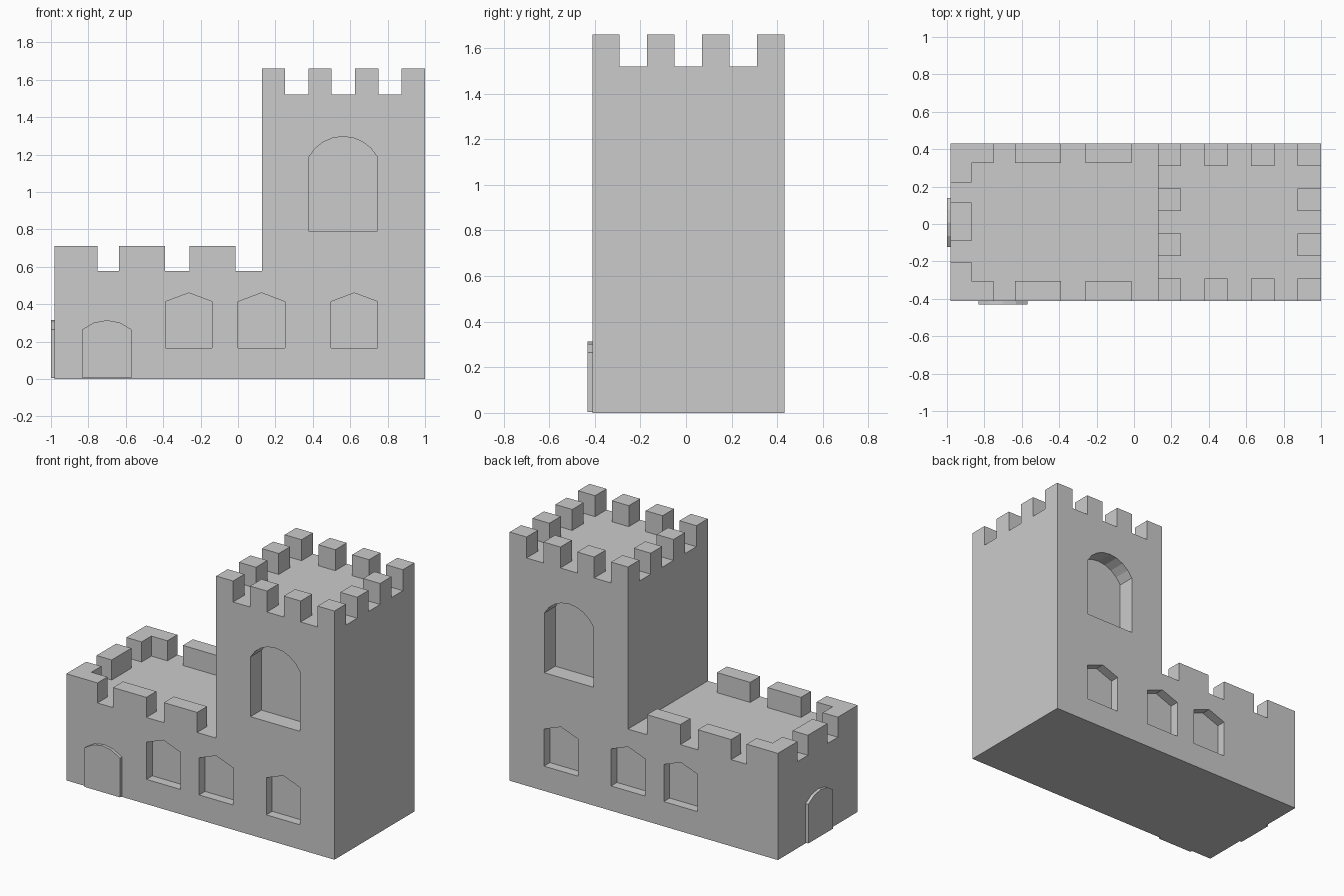
import bpy, bmesh, math

if "Cube" in bpy.data.objects:
    bpy.data.objects.remove(bpy.data.objects["Cube"])

X0, X1, XT = -0.98, 1.0, 0.127        # body ends, tower wall
Y0, Y1 = -0.411, 0.431                # front and back walls
ROOF, LOW_TOP = 0.578, 0.712
DECK, TOWER_TOP = 1.52, 1.66


def prism(name, profile, a, b, axis="y"):
    """Extrude a (horizontal, z) profile from a to b along the given axis."""
    bm = bmesh.new()

    def pt(u, z, d):
        return (u, d, z) if axis == "y" else (d, u, z)
    ends = [[bm.verts.new(pt(u, z, d)) for u, z in profile] for d in (a, b)]
    for ring in ends:
        bm.faces.new(ring)
    n = len(profile)
    for i in range(n):
        j = (i + 1) % n
        bm.faces.new((ends[0][i], ends[0][j], ends[1][j], ends[1][i]))
    bmesh.ops.recalc_face_normals(bm, faces=bm.faces)
    mesh = bpy.data.meshes.new(name)
    bm.to_mesh(mesh)
    bm.free()
    ob = bpy.data.objects.new(name, mesh)
    bpy.context.collection.objects.link(ob)
    return ob


def box_profile(u0, u1, z0, z1):
    return [(u0, z0), (u1, z0), (u1, z1), (u0, z1)]


def arch(c, half, z0, spring, peak, segs):
    """Rectangle topped by a segmental arc."""
    rise = peak - spring
    r = (half * half + rise * rise) / (2 * rise)
    t = math.asin(half / r)
    arc = []
    for i in range(segs + 1):
        ang = t - 2 * t * i / segs
        arc.append((c + r * math.sin(ang), peak - r + r * math.cos(ang)))
    return [(c - half, z0), (c + half, z0)] + arc


def carve(target, profile, a, b, axis="y"):
    """Subtract a prism from the target and discard the cutter."""
    cutter = prism("cutter", profile, a, b, axis)
    cutter.hide_render = True
    mod = target.modifiers.new("carve", "BOOLEAN")
    mod.operation, mod.solver, mod.object = "DIFFERENCE", "EXACT", cutter
    bpy.context.view_layer.objects.active = target
    bpy.ops.object.modifier_apply(modifier=mod.name)
    bpy.data.objects.remove(cutter, do_unlink=True)


# castle body: hall and tower in one stepped silhouette
castle = prism("castle_walls", [
    (X0, 0), (X1, 0), (X1, TOWER_TOP), (XT, TOWER_TOP), (XT, ROOF),
    (-0.014, ROOF), (-0.014, LOW_TOP), (X0, LOW_TOP)], Y0, Y1)

# hall roof and its battlement gaps
carve(castle, box_profile(-0.868, 0.05, ROOF, 0.9), -0.306, 0.326)
for u0, u1 in ((-0.75, -0.635), (-0.389, -0.26)):
    carve(castle, box_profile(u0, u1, ROOF, 0.9), -0.6, 0.6)
for u0, u1 in ((-0.202, -0.092), (0.114, 0.223)):
    carve(castle, box_profile(u0, u1, ROOF, 0.9), -1.1, -0.8, "x")

# tower deck and its battlement gaps
sx, sy = (X1 - XT) / 7, (Y1 - Y0) / 7
carve(castle, box_profile(XT + sx, X1 - sx, DECK, 1.8), Y0 + sy, Y1 - sy)
for k in (1, 3, 5):
    carve(castle, box_profile(XT + k * sx, XT + (k + 1) * sx, DECK, 1.8), -0.6, 0.6)
    carve(castle, box_profile(Y0 + k * sy, Y0 + (k + 1) * sy, DECK, 1.8), 0, 1.2, "x")

# recessed windows on front and back
for wall, inward in ((Y0, 1), (Y1, -1)):
    for c in (-0.263, 0.126, 0.622):
        carve(castle, arch(c, 0.125, 0.165, 0.413, 0.46, 2),
              wall - inward * 0.1, wall + inward * 0.062)
    carve(castle, arch(0.562, 0.182, 0.789, 1.188, 1.296, 8),
          wall - inward * 0.1, wall + inward * 0.115)

# raised doors on the front and the left end
prism("front_door", arch(-0.701, 0.131, 0.004, 0.265, 0.314, 4), -0.431, Y0)
prism("side_door", arch(0.007, 0.131, 0.004, 0.265, 0.314, 4), -1.0, X0, "x")
